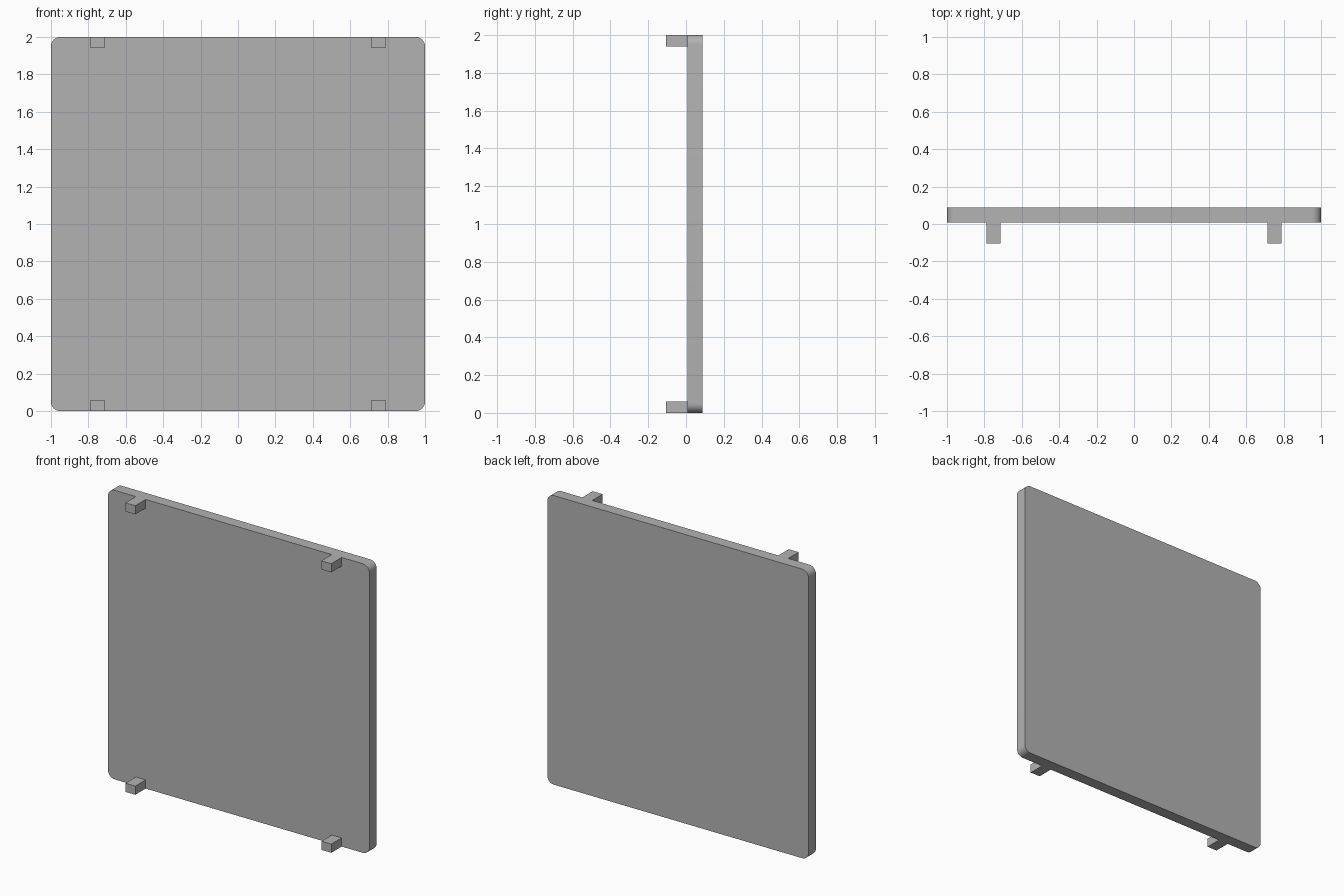
import bpy, bmesh, math
from mathutils import Vector

if "Cube" in bpy.data.objects:
    bpy.data.objects.remove(bpy.data.objects["Cube"])

Y_FRONT, Y_BACK = 0.008, 0.088   # panel thickness
Y_TAB, Y_LIP = -0.105, 0.105     # tab ends and raised lip

grey = bpy.data.materials.new("mid grey")
grey.diffuse_color = (0.45, 0.45, 0.45, 1)
grey.use_nodes = True
grey.node_tree.nodes["Principled BSDF"].inputs["Base Color"].default_value = grey.diffuse_color


def make_object(name, bm):
    bmesh.ops.recalc_face_normals(bm, faces=bm.faces[:])
    mesh = bpy.data.meshes.new(name)
    bm.to_mesh(mesh)
    bm.free()
    mesh.materials.append(grey)
    obj = bpy.data.objects.new(name, mesh)
    bpy.context.collection.objects.link(obj)
    return obj


def box(lo, hi):
    bm = bmesh.new()
    bmesh.ops.create_cube(bm, size=1)
    for v in bm.verts:
        v.co = Vector([lo[i] if v.co[i] < 0 else hi[i] for i in range(3)])
    return bm


# Square panel with four rounded corners
bm = box((-1, Y_FRONT, 0), (1, Y_BACK, 2))
corners = [e for e in bm.edges if abs(e.verts[0].co.y - e.verts[1].co.y) > 0.01]
bmesh.ops.bevel(bm, geom=corners, offset=0.05, segments=8, profile=0.5, affect='EDGES')
panel = make_object("panel", bm)
bpy.context.view_layer.objects.active = panel
panel.select_set(True)
bpy.ops.object.shade_smooth_by_angle(angle=math.radians(30))

# Thin raised lip framing the back
bm = bmesh.new()
outline = [(-0.918, 0.082), (0.918, 0.082), (0.918, 1.918), (-0.918, 1.918)]
centre = bm.faces.new([bm.verts.new((x, Y_BACK, z)) for x, z in outline])
bmesh.ops.inset_region(bm, faces=[centre], thickness=0.013)
bmesh.ops.delete(bm, geom=[centre], context='FACES_ONLY')
ring = bmesh.ops.extrude_face_region(bm, geom=bm.faces[:], use_keep_orig=True)
top = [g for g in ring["geom"] if isinstance(g, bmesh.types.BMVert)]
bmesh.ops.translate(bm, verts=top, vec=(0, Y_LIP - Y_BACK, 0))
make_object("back_lip", bm)

# Four mounting tabs on the front, flush with the top and bottom edges
for side, x in (("left", -0.75), ("right", 0.75)):
    for level, z in (("lower", 0.0), ("upper", 1.94)):
        bm = box((x - 0.0375, Y_TAB, z), (x + 0.0375, Y_FRONT, z + 0.06))
        make_object(f"{level}_{side}_tab", bm)
